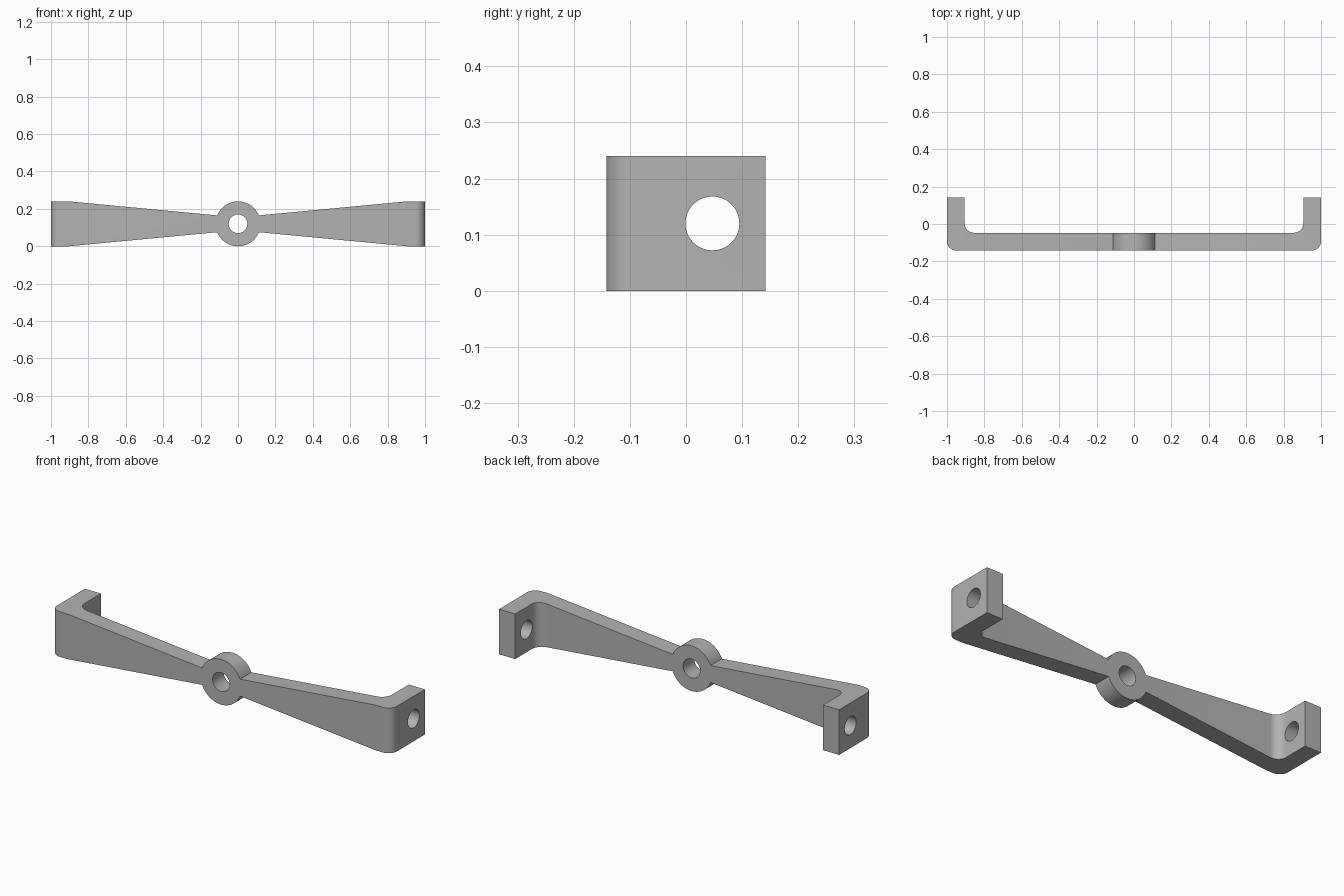
import bpy, bmesh
from math import sin, cos, pi, asin, radians
from mathutils import Vector

if "Cube" in bpy.data.objects:
    bpy.data.objects.remove(bpy.data.objects["Cube"])

HEIGHT, DEPTH, THICK, FILLET = 0.24, 0.142, 0.095, 0.05
MID = HEIGHT / 2
TAB = 1 - THICK
NECK = 0.045          # half height of an arm where it meets the hub

grey = bpy.data.materials.new("Plain grey")
grey.use_nodes = True
colour = (0.45, 0.45, 0.45, 1)
grey.diffuse_color = colour
grey.node_tree.nodes["Principled BSDF"].inputs["Base Color"].default_value = colour


def arc(cx, cy, r, start, end, steps):
    angles = [start + (end - start) * i / steps for i in range(steps + 1)]
    return [(cx + r * cos(a), cy + r * sin(a)) for a in angles]


def prism(name, outline, place, direction):
    """Extrude a flat outline; place() maps its points into space."""
    bm = bmesh.new()
    face = bm.faces.new([bm.verts.new(place(*p)) for p in outline])
    new = bmesh.ops.extrude_face_region(bm, geom=[face])["geom"]
    bmesh.ops.translate(bm, vec=Vector(direction),
                        verts=[v for v in new if isinstance(v, bmesh.types.BMVert)])
    bmesh.ops.recalc_face_normals(bm, faces=bm.faces)
    mesh = bpy.data.meshes.new(name)
    bm.to_mesh(mesh)
    bm.free()
    mesh.materials.append(grey)
    obj = bpy.data.objects.new(name, mesh)
    bpy.context.collection.objects.link(obj)
    return obj


# Bent strip seen from above: right half, then mirrored
half = arc(1 - FILLET, FILLET - DEPTH, FILLET, -pi / 2, 0, 10)
half += [(1, DEPTH), (TAB, DEPTH)]
half += arc(TAB - FILLET, THICK - DEPTH + FILLET, FILLET, 0, -pi / 2, 10)
strip = half + [(-x, y) for x, y in reversed(half)]
bracket = prism("bracket", strip, lambda x, y: (x, y, -0.1), (0, 0, 0.5))

# Front silhouette: tapered arms with a round hub
a = asin(NECK / MID)
top = [(1.1, HEIGHT), (TAB, HEIGHT)] + arc(0, MID, MID, a, pi - a, 48)
top += [(-TAB, HEIGHT), (-1.1, HEIGHT)]
shape = top + [(x, HEIGHT - z) for x, z in reversed(top)]
silhouette = prism("silhouette_cutter", shape, lambda x, z: (x, -0.3, z), (0, 0.6, 0))

# Drills for the hub and the two end tabs
hub_drill = prism("hub_drill", arc(0, MID, 0.05, 0, 2 * pi, 48)[:-1],
                  lambda x, z: (x, -0.3, z), (0, 0.6, 0))
tab_drill = prism("tab_drill", arc(0.047, MID, 0.048, 0, 2 * pi, 48)[:-1],
                  lambda y, z: (-1.2, y, z), (2.4, 0, 0))

cutters = [(silhouette, 'INTERSECT'), (hub_drill, 'DIFFERENCE'), (tab_drill, 'DIFFERENCE')]
for cutter, operation in cutters:
    cutter.hide_render = True
    mod = bracket.modifiers.new(cutter.name, 'BOOLEAN')
    mod.operation, mod.solver, mod.object = operation, 'EXACT', cutter

# Apply the cuts and drop the cutters
graph = bpy.context.evaluated_depsgraph_get()
result = bpy.data.meshes.new_from_object(bracket.evaluated_get(graph))
bracket.modifiers.clear()
bracket.data = result
for cutter, _ in cutters:
    bpy.data.objects.remove(cutter)

bpy.ops.object.select_all(action='DESELECT')
bracket.select_set(True)
bpy.context.view_layer.objects.active = bracket
bpy.ops.object.shade_smooth_by_angle(angle=radians(30))
